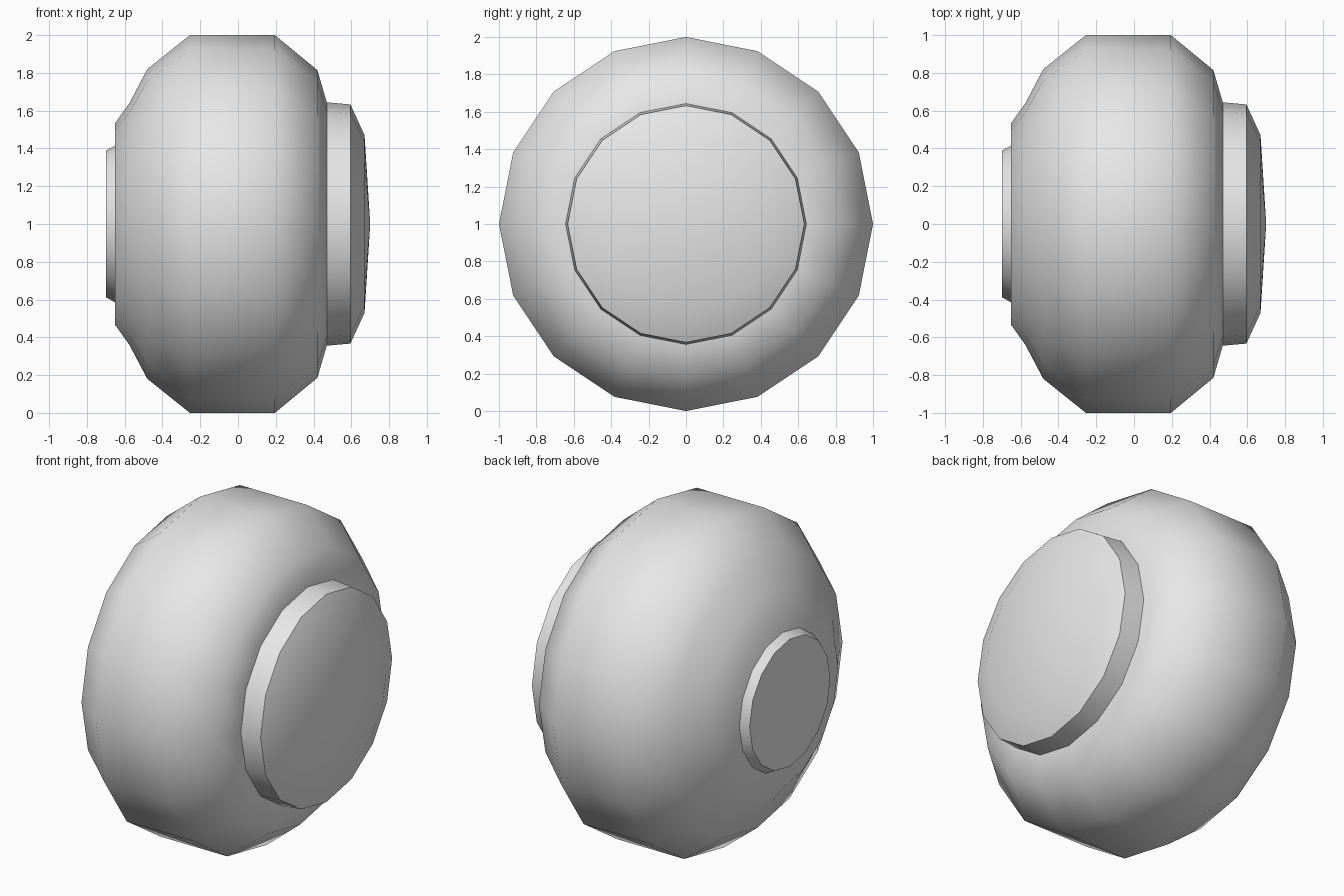
import bpy
import bmesh
from math import radians
from mathutils import Matrix, Vector

SIDES = 16

cube = bpy.data.objects.get("Cube")
if cube:
    bpy.data.objects.remove(cube, do_unlink=True)

grey = bpy.data.materials.new("plain_grey")
grey.use_nodes = True
grey.diffuse_color = (0.8, 0.8, 0.8, 1)
grey.node_tree.nodes["Principled BSDF"].inputs["Base Color"].default_value = (0.8, 0.8, 0.8, 1)


def lathe(name, profile, sharp_angle):
    """Spin an (x, radius) profile around the wheel axle."""
    bm = bmesh.new()
    verts = [bm.verts.new((x, 0, r)) for x, r in profile]
    edges = [bm.edges.new(pair) for pair in zip(verts, verts[1:])]
    bmesh.ops.spin(bm, geom=verts + edges, cent=(0, 0, 0), axis=(1, 0, 0),
                   angle=radians(360), steps=SIDES, use_duplicate=False)
    bmesh.ops.remove_doubles(bm, verts=bm.verts, dist=0.0005)
    bmesh.ops.recalc_face_normals(bm, faces=bm.faces)
    bmesh.ops.translate(bm, verts=bm.verts, vec=(0, 0, 1))
    mesh = bpy.data.meshes.new(name)
    bm.to_mesh(mesh)
    bm.free()
    mesh.materials.append(grey)
    obj = bpy.data.objects.new(name, mesh)
    bpy.context.collection.objects.link(obj)
    bpy.ops.object.select_all(action="DESELECT")
    obj.select_set(True)
    bpy.context.view_layer.objects.active = obj
    bpy.ops.object.shade_smooth_by_angle(angle=radians(sharp_angle))
    return obj


# Rounded tyre, fully smooth
lathe("tyre", [(-0.65, 0.0), (-0.65, 0.535), (-0.575, 0.64), (-0.48, 0.82),
               (-0.255, 1.0), (0.195, 1.0), (0.42, 0.815), (0.47, 0.645),
               (0.47, 0.0)], 80)

# Wide outer cap with a shallow dome
lathe("outer_cap", [(0.46, 0.645), (0.595, 0.633), (0.67, 0.47), (0.70, 0.0)], 40)

# Small inner hub with a flat end
lathe("inner_hub", [(-0.64, 0.42), (-0.70, 0.388), (-0.70, 0.0)], 40)
